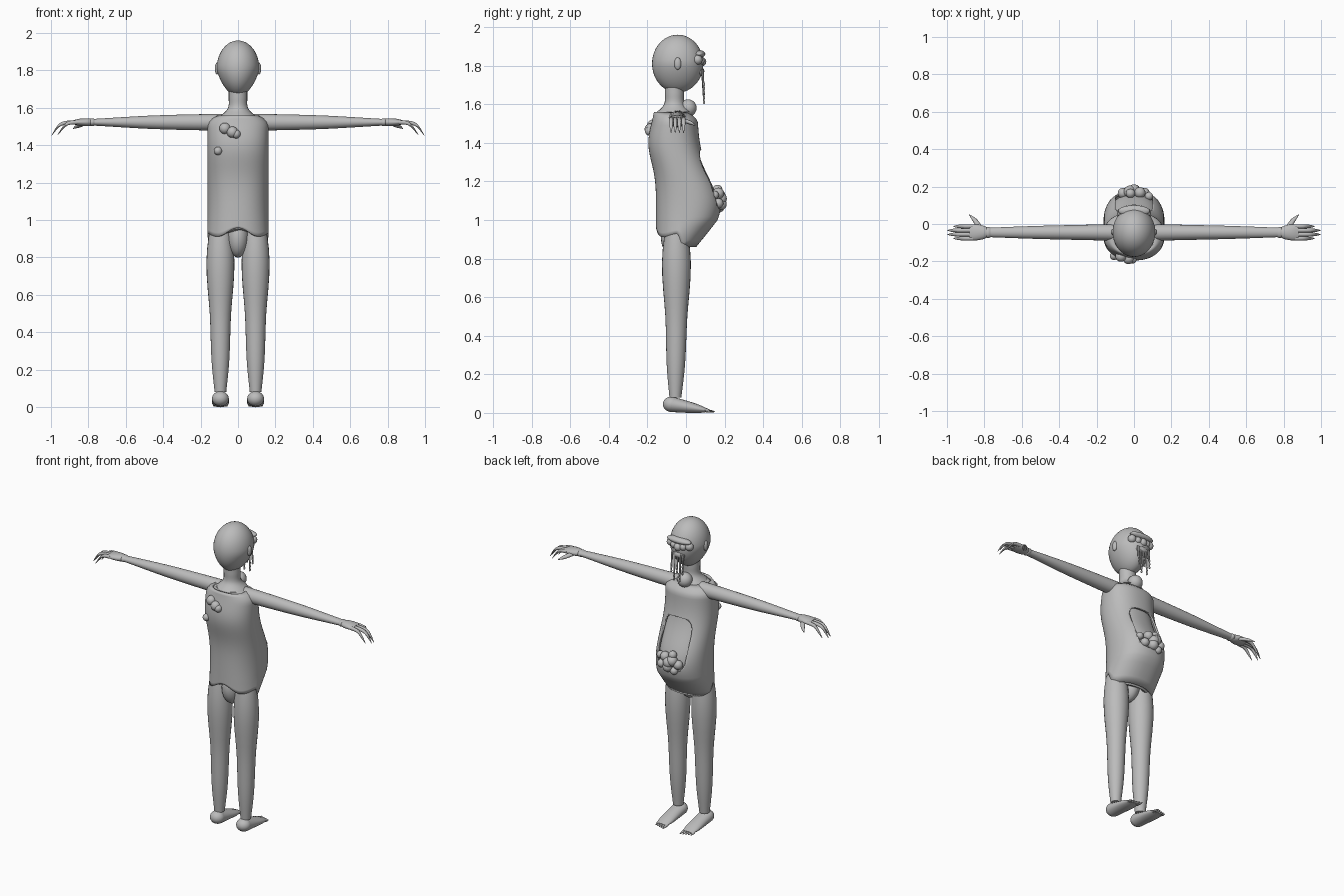
import bpy, bmesh, math
from mathutils import Vector, Matrix

cube = bpy.data.objects.get("Cube")
if cube:
    bpy.data.objects.remove(cube, do_unlink=True)

color = (0.5, 0.5, 0.5, 1)
grey = bpy.data.materials.new("plain_grey")
grey.use_nodes = True
grey.diffuse_color = color
grey.node_tree.nodes["Principled BSDF"].inputs["Base Color"].default_value = color

X, Y, Z = Matrix.Identity(3)
ring_axes = {'x': (Y, Z), 'y': (X, Z), 'z': (X, Y)}


def finish(name, bm):
    """Turn a bmesh into a smooth-shaded object."""
    bmesh.ops.recalc_face_normals(bm, faces=bm.faces)
    mesh = bpy.data.meshes.new(name)
    bm.to_mesh(mesh)
    bm.free()
    mesh.materials.append(grey)
    ob = bpy.data.objects.new(name, mesh)
    bpy.context.collection.objects.link(ob)
    bpy.ops.object.select_all(action='DESELECT')
    ob.select_set(True)
    bpy.context.view_layer.objects.active = ob
    bpy.ops.object.shade_smooth_by_angle(angle=math.radians(45))
    return ob


def skin(name, axis, sections, sides, power=2, caps=True, warp=None):
    """Skin oval sections (centre, radius, radius) set square to an axis."""
    bm = bmesh.new()
    u, v = ring_axes[axis]
    rings = []
    for centre, ra, rb in sections:
        ring = []
        for i in range(sides):
            turn = math.tau * i / sides
            c, s = (math.copysign(abs(f) ** (2 / power), f)
                    for f in (math.cos(turn), math.sin(turn)))
            co = centre + u * ra * c + v * rb * s
            ring.append(bm.verts.new(warp(co) if warp else co))
        rings.append(ring)
    for low, high in zip(rings, rings[1:]):
        for i in range(sides):
            bm.faces.new((low[i - 1], low[i], high[i], high[i - 1]))
    if caps:
        bm.faces.new(rings[0])
        bm.faces.new(rings[-1])
    return finish(name, bm)


def sample(points, t):
    """Catmull-Rom value at t along evenly spaced numbers or vectors."""
    last = len(points) - 1
    i = max(min(int(t * last), last - 1), 0)
    t = t * last - i
    a, b, c, d = (points[max(min(k, last), 0)] for k in range(i - 1, i + 3))
    return b + (c - a) * t / 2 + (a - b * 2.5 + c * 2 - d / 2) * t * t \
        + (b * 1.5 - a / 2 - c * 1.5 + d / 2) * t ** 3


def tube(name, axis, path, radii, flat=(1,), sides=20, steps=16):
    path = [Vector(p) for p in path]
    sections = []
    for k in range(steps + 1):
        t = k / steps
        r = sample(radii, t)
        sections.append((sample(path, t), r, r * sample(flat, t)))
    return skin(name, axis, sections, sides)


def ball(name, centre, size, warp=None, seg=24):
    bm = bmesh.new()
    bmesh.ops.create_uvsphere(bm, u_segments=seg, v_segments=seg // 2 + 4, radius=1)
    scale = Vector(size) if isinstance(size, tuple) else Vector((size, size, size))
    for v in bm.verts:
        v.co = Vector(centre) + (warp(v.co) if warp else v.co) * scale
    return finish(name, bm)


# Torso outline: round belly, curved back, shoulders closing at the collar
hem_z, waist_z, collar_z = 0.93, 1.0, 1.56


def bump(z, middle, spread):
    return math.exp(-((z - middle) / spread) ** 2 / 2)


def close(z):
    return math.sqrt(1 - (max(z - 1.5, 0) / 0.08) ** 2)


def belly(z):
    return 0.06 + 0.12 * bump(z, 1.08, 0.15) - 0.18 * (1 - close(z))


def back(z):
    return -0.155 - 0.04 * bump(z, 1.4, 0.1)


def hem(co):
    """Wavy back hem and a front that tucks in and hangs lower."""
    w = min(max((waist_z - co.z) / (waist_z - hem_z), 0), 1)
    n = max(min((co.y + 0.05) / 0.11, 1), -1)
    if n > 0:
        co.y -= 0.08 * w * n
        co.z -= 0.07 * w * n * n
    else:
        co.z -= 0.03 * w * n * math.cos(24 * co.x)
    return co


def torso(name, inset, caps, rows=36):
    sections = []
    for k in range(rows + 1):
        z = hem_z + (collar_z - hem_z) * k / rows
        front, rear = belly(z), back(z)
        sections.append((Vector((0, (front + rear) / 2, z)), 0.163 * close(z) - inset,
                         (front - rear) / 2 - inset))
    return skin(name, 'z', sections, 64, 2.25, caps, hem)


# Shirt shell with a torn opening over the belly, and the body inside it
shirt = torso("shirt", 0, False)
cutter = skin("opening_cutter", 'y',
              [(Vector((0, y, 1.21)), 0.1, 0.155) for y in (0, 0.4)], 40, 4)
cutter.hide_render = True
bpy.context.view_layer.objects.active = shirt
shell = shirt.modifiers.new("thickness", 'SOLIDIFY')
shell.thickness, shell.offset = 0.012, -1
cut = shirt.modifiers.new("opening", 'BOOLEAN')
cut.object, cut.operation, cut.solver = cutter, 'DIFFERENCE', 'EXACT'
for modifier in ("thickness", "opening"):
    bpy.ops.object.modifier_apply(modifier=modifier)
bpy.data.objects.remove(cutter, do_unlink=True)
torso("body", 0.02, True)
ball("crotch", (0, -0.05, 0.91), (0.06, 0.08, 0.11))

# Neck and head, narrowing to the chin
tube("neck", 'z', [(0, -0.06, collar_z), (0, -0.06, 1.7)], (0.09, 0.053, 0.05, 0.05))
ball("head", (0, -0.043, 1.81), (0.114, 0.133, 0.15), seg=40,
     warp=lambda c: Vector((c.x * (1 + min(c.z, 0) / 4), c.y, c.z)))
ball("throat_lump", (0, 0.01, 1.58), 0.045)

# Swollen face: brow, eyes, mouth and beaded drips
ball("brow", (0, 0.07, 1.86), (0.085, 0.03, 0.02))
for k in range(-2, 3):
    ball("eye_growth", (k * 0.033, 0.08 - 0.005 * k * k, 1.82 + 0.005 * abs(k)),
         0.025 - 0.004 * (k % 2), seg=16)
ball("mouth_growth", (0, 0.065, 1.77), (0.045, 0.03, 0.026))
for k in range(-2, 3):
    x, end = k * 0.02, 1.66 - 0.05 * (k % 2)
    tube("face_drip", 'z', [(x, 0.085, 1.78), (x, 0.093, end)], (0.007, 0.004), sides=8)
    for step in range(3):
        ball("drip_bead", (x, 0.093, end + step / 45), (0.006, 0.006, 0.009), seg=8)

# Belly growths spiral outward, back growths sit on the shirt
for k in range(9):
    reach, turn = math.sqrt(k), 2.4 * k
    x, z = 0.03 * reach * math.cos(turn), 1.11 + 0.02 * reach * math.sin(turn)
    ball("belly_growth", (x, belly(z) - 4 * x * x, z), 0.034 - 0.0015 * k)
for x, z, r in ((-0.07, 1.49, 0.03), (-0.03, 1.47, 0.03), (-0.01, 1.46, 0.024),
                (-0.107, 1.37, 0.022)):
    ball("back_growth", (x, back(z) + 2 * x * x, z), r)

# Left ear, leg and foot
ball("left_ear", (0.112, -0.043, 1.81), (0.012, 0.018, 0.032), seg=16)
stance = 0.094
tube("left_leg", 'z', [(stance, -0.05, waist_z), (stance, -0.05, 0.5), (stance, -0.055, 0.08)],
     (0.05, 0.075, 0.057, 0.048, 0.031), sides=24)
ball("left_heel", (stance, -0.075, 0.045), (0.045, 0.045, 0.04))
tube("left_foot", 'y', [(stance, -0.075, 0.045), (stance, 0.12, 0.012)],
     (0.045, 0.045, 0.045, 0.035), (0.9, 0.75, 0.5, 0.2))
for k in range(5):
    x, tip = stance + 0.016 * (k - 2), 0.15 - 0.005 * k
    tube("left_toe", 'y', [(x, 0.1, 0.012), (x, tip, 0.006)], (0.008, 0.007, 0.002), sides=8)

# Left arm, cuff at the wrist, palm, curled fingers and thumb
arm_y, arm_z, wrist, knuckle = -0.045, 1.523, 0.78, 0.88


def along_arm(name, start, end, radii, flat):
    tube(name, 'x', [(start, arm_y, arm_z), (end, arm_y, arm_z)], radii, flat)


along_arm("left_arm", 0.08, wrist, (0.045, 0.037, 0.025), (1, 1, 0.7))
along_arm("left_cuff", wrist - 0.015, wrist + 0.015, (0.024, 0.03, 0.024), (0.7,))
along_arm("left_palm", wrist, knuckle, (0.024, 0.037, 0.043, 0.038), (0.7, 0.5, 0.3))
for k in range(4):
    y = arm_y + 0.0215 * (1.5 - k)
    tip = 1 - 0.015 * abs(k - 1.5) ** 2
    tube("left_finger", 'x', [(knuckle - 0.02, y, arm_z), (tip - 0.05, y, arm_z - 0.01),
                              (tip, y, arm_z - 0.07)], (0.011, 0.011, 0.009, 0.002), sides=10)
tube("left_thumb", 'y', [(wrist + 0.03, arm_y, arm_z), (0.85, 0.02, 1.505), (knuckle, 0.05, 1.49)],
     (0.016, 0.015, 0.003), (0.7,), sides=12)

# Right side as a mirror of the left
for ob in [o for o in bpy.context.collection.objects if o.name.startswith("left_")]:
    mesh = ob.data.copy()
    mesh.transform(Matrix.Scale(-1, 4, X))
    mesh.flip_normals()
    twin = bpy.data.objects.new(ob.name.replace("left", "right"), mesh)
    bpy.context.collection.objects.link(twin)
